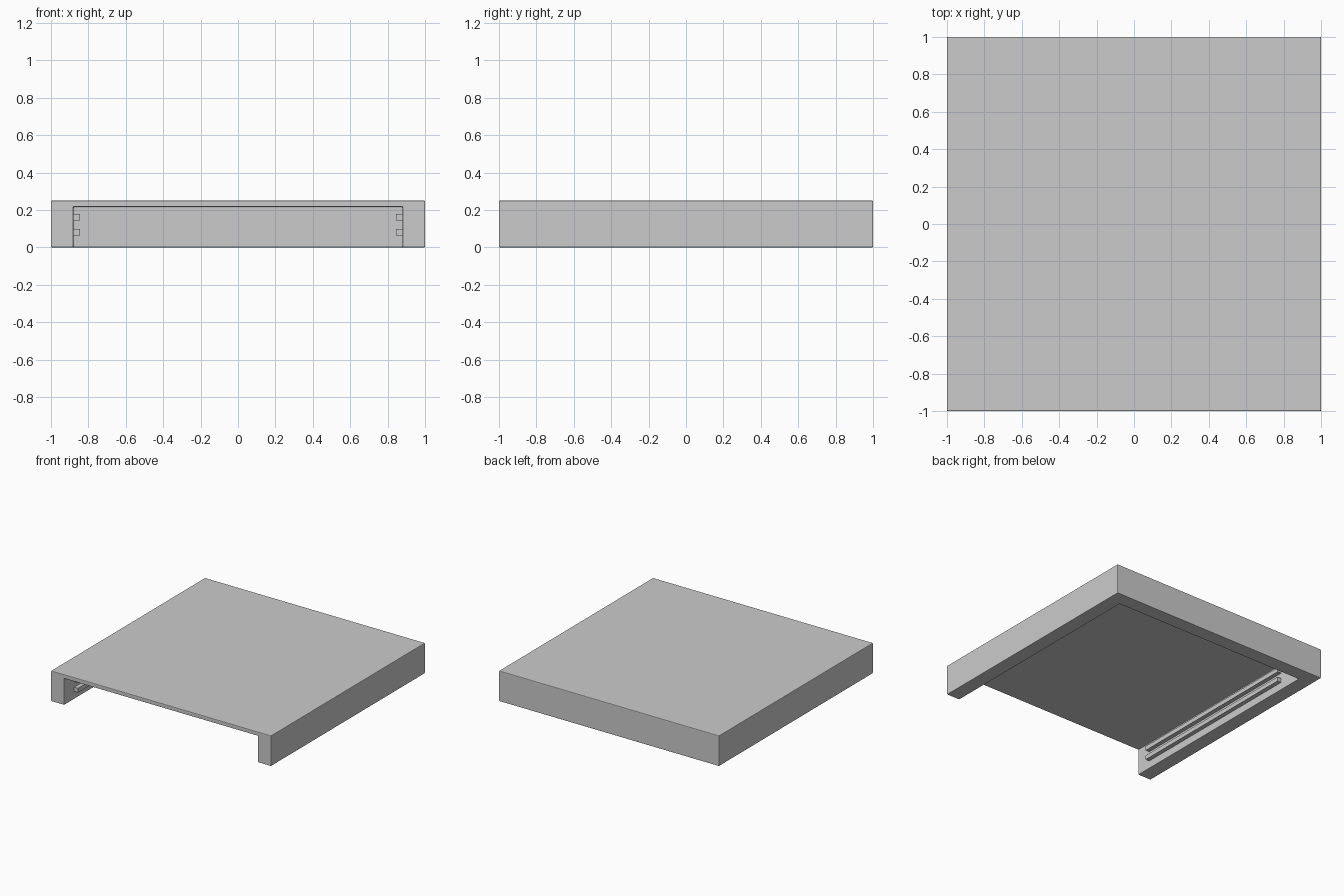
import bpy
import bmesh

if "Cube" in bpy.data.objects:
    bpy.data.objects.remove(bpy.data.objects["Cube"])


def box(name, lo, hi):
    """Axis-aligned box between two corners."""
    bm = bmesh.new()
    bmesh.ops.create_cube(bm, size=1)
    for v in bm.verts:
        v.co = [(a + b) / 2 + c * (b - a) for a, b, c in zip(lo, hi, v.co)]
    mesh = bpy.data.meshes.new(name)
    bm.to_mesh(mesh)
    bm.free()
    obj = bpy.data.objects.new(name, mesh)
    bpy.context.collection.objects.link(obj)
    return obj


WALL = 0.12
INNER = 1 - WALL

# Cover: thin top with side walls and a back wall, open at front and bottom
cover = box("cover_shell", (-1, -1, 0), (1, 1, 0.25))
cutter = box("cavity_cutter", (-INNER, -1.2, -0.2), (INNER, INNER, 0.217))
cutter.hide_render = True
cutter.hide_viewport = True
cut = cover.modifiers.new("cavity", 'BOOLEAN')
cut.operation = 'DIFFERENCE'
cut.solver = 'EXACT'
cut.object = cutter

# Slightly eased edges
bevel = cover.modifiers.new("eased_edges", 'BEVEL')
bevel.width = 0.005
bevel.segments = 2
bevel.limit_method = 'ANGLE'

# Two slide rails on the inside of each side wall
for side, label in ((-1, "left"), (1, "right")):
    for z, level in ((0.08, "lower"), (0.16, "upper")):
        x0, x1 = sorted((side * 0.845, side * (INNER + 0.005)))
        box(f"{label}_{level}_rail", (x0, -0.87, z - 0.0175), (x1, 0.675, z + 0.0175))
